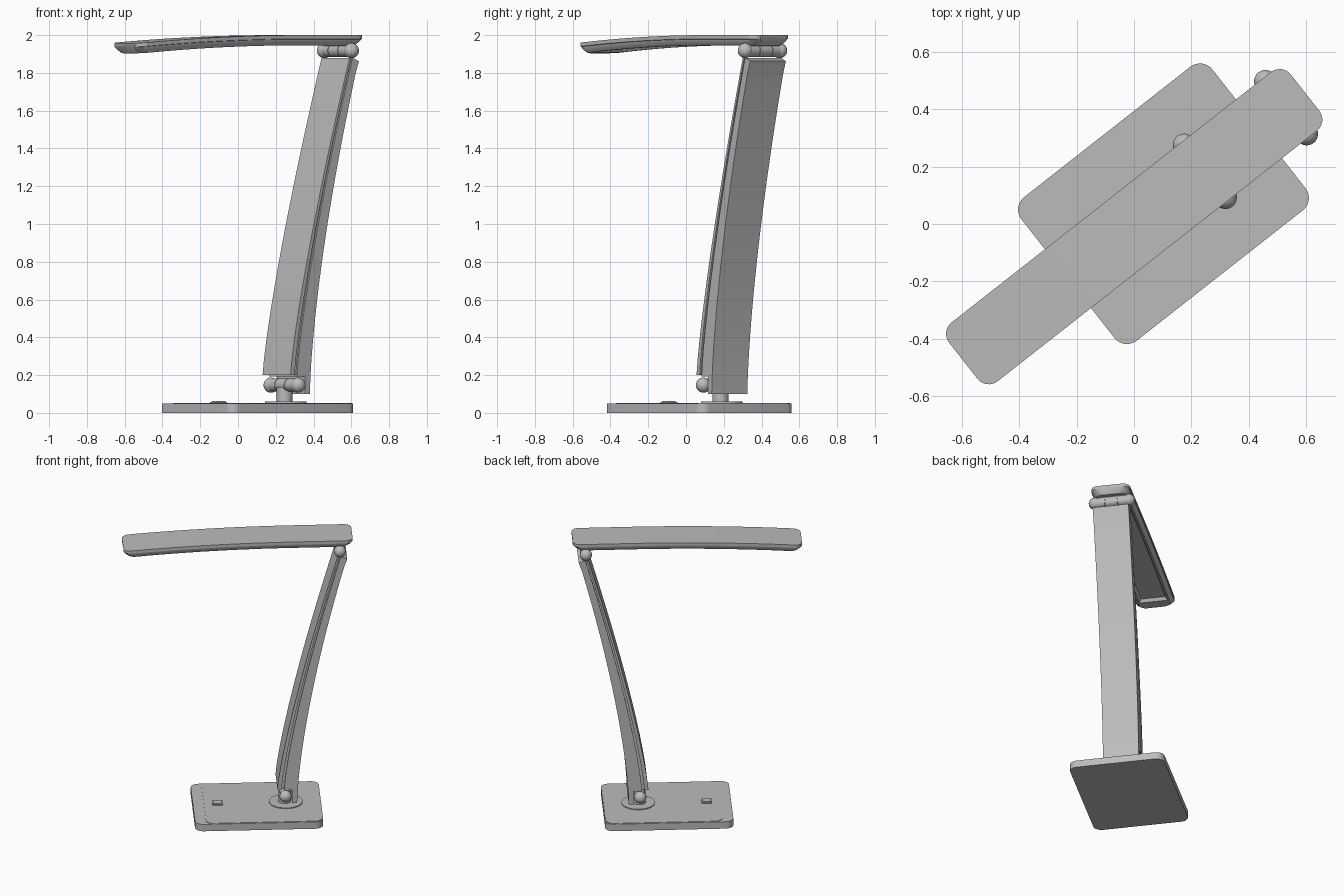
import bpy, bmesh, math
from mathutils import Matrix

cube = bpy.data.objects.get("Cube")
if cube:
    bpy.data.objects.remove(cube, do_unlink=True)

grey = bpy.data.materials.new("satin grey")
grey.use_nodes = True
GREY = (0.5, 0.5, 0.5, 1)
grey.diffuse_color = GREY
grey.node_tree.nodes["Principled BSDF"].inputs["Base Color"].default_value = GREY

# The lamp is built along its own length axis, then turned on the desk
PLACE = Matrix.Translation((0.005, -0.006, 0)) @ Matrix.Rotation(math.radians(38.1), 4, 'Z')


def finish(name, bm, bevel=0):
    bmesh.ops.recalc_face_normals(bm, faces=bm.faces)
    mesh = bpy.data.meshes.new(name)
    bm.to_mesh(mesh)
    bm.free()
    obj = bpy.data.objects.new(name, mesh)
    bpy.context.collection.objects.link(obj)
    mesh.materials.append(grey)
    obj.matrix_world = PLACE
    if bevel:
        mod = obj.modifiers.new("Bevel", 'BEVEL')
        mod.width, mod.segments, mod.limit_method = bevel, 2, 'ANGLE'
    bpy.ops.object.select_all(action='DESELECT')
    obj.select_set(True)
    bpy.context.view_layer.objects.active = obj
    bpy.ops.object.shade_smooth_by_angle(angle=math.radians(35))
    return obj


def prism(name, points, offset, bevel=0):
    """Extrude a closed outline of 3D points."""
    bm = bmesh.new()
    face = bm.faces.new([bm.verts.new(p) for p in points])
    new = bmesh.ops.extrude_face_region(bm, geom=[face])["geom"]
    bmesh.ops.translate(bm, vec=offset, verts=[g for g in new if isinstance(g, bmesh.types.BMVert)])
    return finish(name, bm, bevel)


def slab(name, u, length, width, radius, z0, z1, bevel=0):
    """Rounded rectangular plate."""
    pts = []
    for k, (sx, sy) in enumerate(((1, 1), (-1, 1), (-1, -1), (1, -1))):
        for i in range(9):
            a = math.pi / 2 * (k + i / 8)
            pts.append((u + sx * (length / 2 - radius) + radius * math.cos(a),
                        sy * (width / 2 - radius) + radius * math.sin(a), z0))
    return prism(name, pts, (0, 0, z1 - z0), bevel)


def cylinder(name, center, radius, depth, axis='Z'):
    bm = bmesh.new()
    turn = Matrix.Rotation(math.pi / 2, 4, 'X') if axis == 'Y' else Matrix()
    bmesh.ops.create_cone(bm, cap_ends=True, segments=32, radius1=radius, radius2=radius,
                          depth=depth, matrix=Matrix.Translation(center) @ turn)
    return finish(name, bm)


def hinge(name, u, z):
    """Segmented barrel with a ball knob at each end."""
    cylinder(name + "_pin", (u, 0, z), 0.026, 0.22, 'Y')
    for label, v, depth in (("right", -0.074, 0.06), ("middle", 0, 0.08), ("left", 0.074, 0.06)):
        cylinder(f"{name}_{label}_barrel", (u, v, z), 0.035, depth, 'Y')
    for label, side in (("right", -1), ("left", 1)):
        bm = bmesh.new()
        bmesh.ops.create_uvsphere(bm, u_segments=24, v_segments=16, radius=0.04,
                                  matrix=Matrix.Translation((u, side * 0.116, z)))
        finish(f"{name}_{label}_knob", bm)


# Base with top panel, swivel disc and switch
slab("base", 0.124, 0.845, 0.635, 0.055, 0, 0.05)
slab("base_panel", 0.157, 0.767, 0.622, 0.05, 0.05, 0.053)
cylinder("swivel_disc", (0.315, 0, 0.055), 0.11, 0.008)
cylinder("swivel_neck", (0.307, 0, 0.09), 0.042, 0.09)
slab("switch_frame", -0.137, 0.07, 0.065, 0.006, 0.05, 0.058)
slab("switch_button", -0.137, 0.056, 0.05, 0.004, 0.058, 0.064)

# Hinges
hinge("lower_hinge", 0.307, 0.147)
hinge("upper_hinge", 0.666, 1.918)
slab("upper_hinge_mount", 0.666, 0.05, 0.2, 0.01, 1.92, 1.955)


# Curved, tapering arm: front plate, recessed core and back shell
def front_u(z):
    return 0.253 + 0.397 * max(0, (z - 0.2) / 1.68) ** 1.25


def back_u(z):
    return 0.383 + 0.325 * max(0, (z - 0.1) / 1.76) ** 1.5


def across(z, f):
    return front_u(z) + (back_u(z) - front_u(z)) * f


def arm_part(name, f0, f1, half, bottom, foot=()):
    steps = 20
    zs = [bottom + (1.88 - bottom) * i / steps for i in range(steps + 1)]
    outline = [(across(z, f0), z) for z in zs]
    outline += [(across(z, f1), z if z < 1.87 or f1 < 1 else 1.862) for z in reversed(zs)]
    outline += foot
    prism(name, [(u, -half, z) for u, z in outline], (0, 2 * half, 0))


arm_part("arm_front_plate", 0, 0.2, 0.12, 0.2)
arm_part("arm_core", 0.15, 0.4, 0.11, 0.2)
arm_part("arm_back_shell", 0.32, 1, 0.12, 0.192, [(0.383, 0.1), (0.35, 0.1), (0.35, 0.192)])

# Lamp head: lofted cross-sections with rounded ends and a recessed light panel
MID, HALF, WIDE, ROUND = -0.0055, 0.756, 0.13, 0.05
RECESS = (-0.69, 0.56)


def head_top(u):
    return 2.0 - 0.042 * (max(0, 0.35 - u) / 1.11) ** 2


def section(u, deep):
    end = max(0, abs(u - MID) - (HALF - ROUND))
    w = WIDE - ROUND + math.sqrt(max(0, ROUND ** 2 - end ** 2))
    low = MID + (u - MID) * (1 - 0.032 / HALF)
    top, bottom = head_top(u), head_top(u) - 0.054
    inner = w * 0.72
    side = [(u, w, top), (u, w, top - 0.02), (u, w - 0.005, top - 0.022),
            (low + (u - low) * 0.6, w - 0.008, top - 0.036), (low, w - 0.024, bottom),
            (low, inner, bottom), (low, inner - 0.012 * deep, bottom + 0.02 * deep)]
    return side + [(x, -y, z) for x, y, z in reversed(side)]


arc = [ROUND * (1 - math.cos(math.pi / 2 * i / 8)) for i in range(9)]
stations = [(MID - HALF + a, 0) for a in arc]
stations += [(RECESS[0], 0)]
count = 24
stations += [(RECESS[0] + 0.015 + (RECESS[1] - RECESS[0] - 0.03) * i / count, 1) for i in range(count + 1)]
stations += [(RECESS[1], 0)]
stations += [(MID + HALF - a, 0) for a in reversed(arc)]

bm = bmesh.new()
rings = [[bm.verts.new(p) for p in section(u, deep)] for u, deep in stations]
n = len(rings[0])
for a, b in zip(rings, rings[1:]):
    for i in range(n):
        bm.faces.new((a[i], a[(i + 1) % n], b[(i + 1) % n], b[i]))
for ring in (rings[0], rings[-1]):
    bm.faces.new(ring)
finish("lamp_head", bm)
